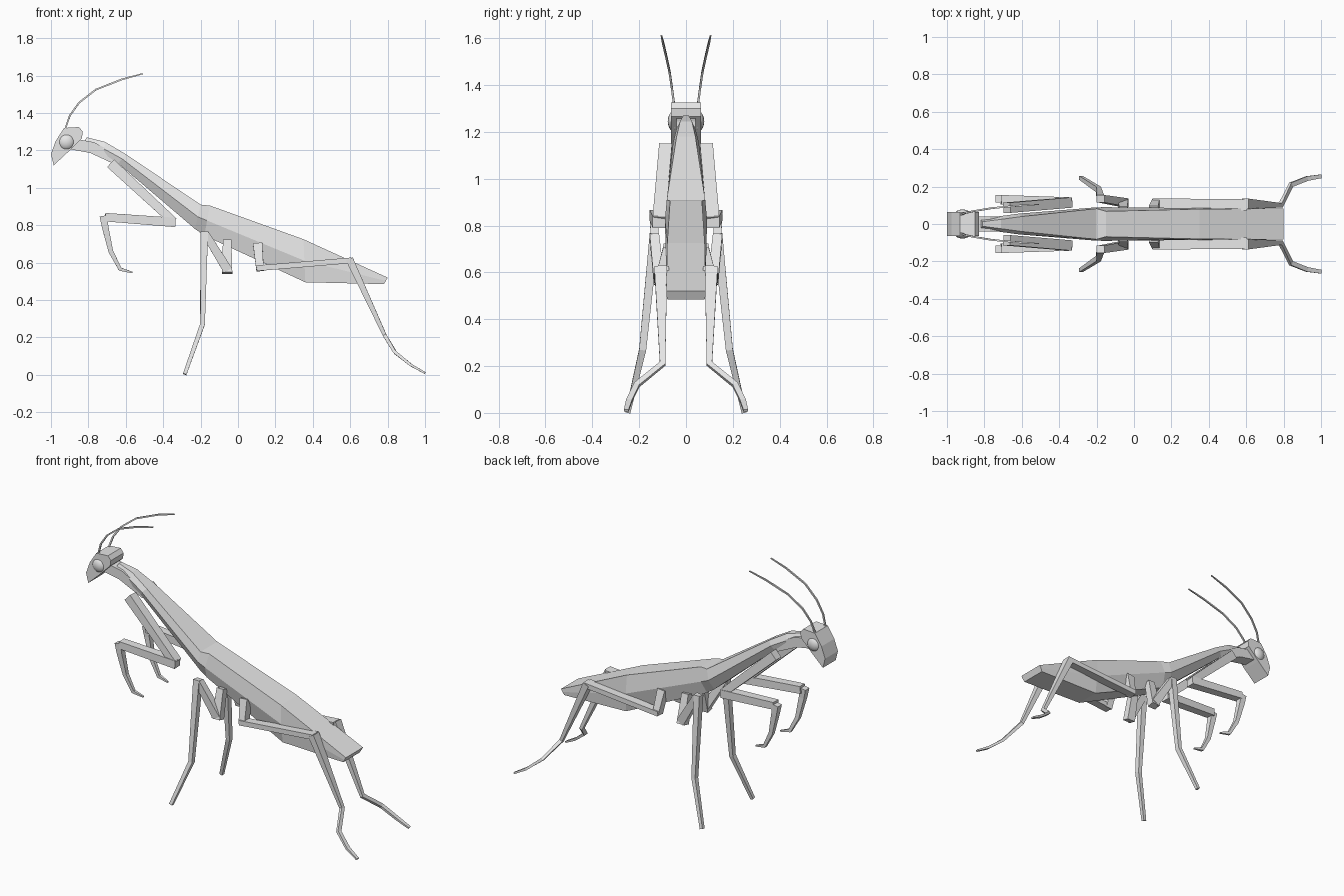
import bpy, bmesh
from mathutils import Vector

cube = bpy.data.objects.get("Cube")
if cube:
    bpy.data.objects.remove(cube, do_unlink=True)

grey = bpy.data.materials.new("light grey")
grey.use_nodes = True
grey.diffuse_color = (0.8, 0.8, 0.8, 1)
grey.node_tree.nodes["Principled BSDF"].inputs["Base Color"].default_value = (0.8, 0.8, 0.8, 1)


def finish(bm, name):
    bmesh.ops.recalc_face_normals(bm, faces=bm.faces[:])
    mesh = bpy.data.meshes.new(name)
    bm.to_mesh(mesh)
    bm.free()
    mesh.materials.append(grey)
    obj = bpy.data.objects.new(name, mesh)
    bpy.context.collection.objects.link(obj)
    return obj


def loft(name, rings):
    """Skin a row of equal-sized rings and cap both ends."""
    bm = bmesh.new()
    rows = [[bm.verts.new(p) for p in ring] for ring in rings]
    n = len(rows[0])
    for a, b in zip(rows, rows[1:]):
        for i in range(n):
            j = (i + 1) % n
            bm.faces.new((a[i], a[j], b[j], b[i]))
    bm.faces.new(rows[0])
    bm.faces.new(rows[-1])
    return finish(bm, name)


def limb(name, path, sizes, side=1):
    """Square bar along a bent path; each size is (thickness, width in y)."""
    pts = [Vector((x, y * side, z)) for x, y, z in path]
    rings = []
    for i, (p, (thick, wide)) in enumerate(zip(pts, sizes)):
        into = (p - pts[i - 1]).normalized() if i else None
        out = (pts[i + 1] - p).normalized() if i < len(pts) - 1 else None
        into, out = into or out, out or into
        t = (into + out).normalized()
        miter = min(1 / max(t.dot(out), 0.1), 1.7)
        up = t.cross(Vector((0, 1, 0))).normalized()
        across = up.cross(t)
        u, v = up * thick / 2 * miter, across * wide / 2
        rings.append([p + u + v, p - u + v, p - u - v, p + u - v])
    return loft(name, rings)


def body_ring(x_top, x_low, top, low, w_top, w_mid, w_low):
    x_mid, mid = (x_top + x_low) / 2, (top + low) / 2
    half = [(x_top, w_top, top), (x_mid, w_mid, mid), (x_low, w_low, low)]
    return half + [(x, -w, z) for x, w, z in reversed(half)]


# Thorax and abdomen
loft("thorax", [
    body_ring(-0.81, -0.83, 1.27, 1.23, 0.012, 0.022, 0.02),
    body_ring(-0.71, -0.72, 1.245, 1.17, 0.025, 0.042, 0.035),
    body_ring(-0.60, -0.64, 1.18, 1.13, 0.04, 0.055, 0.04),
    body_ring(-0.20, -0.23, 0.91, 0.78, 0.082, 0.088, 0.05),
    body_ring(-0.15, -0.18, 0.905, 0.745, 0.068, 0.09, 0.05),
])
loft("abdomen", [
    body_ring(-0.15, -0.18, 0.905, 0.745, 0.068, 0.09, 0.05),
    body_ring(0.35, 0.36, 0.725, 0.495, 0.08, 0.085, 0.075),
    body_ring(0.80, 0.78, 0.52, 0.485, 0.084, 0.084, 0.08),
])
limb("neck", [(-0.89, 0, 1.235), (-0.78, 0, 1.215), (-0.62, 0, 1.135)],
     [(0.06, 0.08), (0.06, 0.08), (0.05, 0.08)])

# Head
profile = [(-0.93, 1.32), (-0.85, 1.325), (-0.83, 1.30), (-0.835, 1.265),
           (-0.91, 1.19), (-0.985, 1.12), (-1.0, 1.18), (-0.975, 1.25)]
loft("head", [[(x, w, z) for x, z in profile] for w in (-0.063, 0.063)])

for side, label in ((-1, "left"), (1, "right")):
    # Eye
    bm = bmesh.new()
    bmesh.ops.create_uvsphere(bm, u_segments=16, v_segments=10, radius=1)
    bmesh.ops.scale(bm, vec=(0.045, 0.03, 0.045), verts=bm.verts)
    bmesh.ops.translate(bm, vec=(-0.917, 0.048 * side, 1.245), verts=bm.verts)
    for f in bm.faces:
        f.smooth = True
    finish(bm, label + "_eye")

    # Antenna
    limb(label + "_antenna",
         [(-0.925, 0.05, 1.31), (-0.90, 0.06, 1.385), (-0.85, 0.07, 1.455),
          (-0.76, 0.085, 1.525), (-0.62, 0.098, 1.58), (-0.51, 0.105, 1.61)],
         [(0.009, 0.009)] * 5 + [(0.006, 0.006)], side)

    # Grasping foreleg
    limb(label + "_fore_thigh", [(-0.68, 0.087, 1.13), (-0.345, 0.115, 0.82)],
         [(0.055, 0.055), (0.045, 0.055)], side)
    limb(label + "_fore_shin", [(-0.335, 0.115, 0.815), (-0.71, 0.13, 0.843)],
         [(0.05, 0.055), (0.045, 0.05)], side)
    limb(label + "_fore_claw",
         [(-0.72, 0.135, 0.85), (-0.71, 0.135, 0.79), (-0.68, 0.13, 0.66),
          (-0.63, 0.125, 0.565), (-0.565, 0.12, 0.547)],
         [(0.04, 0.04), (0.035, 0.035), (0.025, 0.025), (0.018, 0.018), (0.008, 0.01)], side)

    # Middle leg
    limb(label + "_mid_hip", [(-0.058, 0.075, 0.72), (-0.058, 0.115, 0.545)],
         [(0.045, 0.04), (0.055, 0.045)], side)
    limb(label + "_mid_thigh", [(-0.055, 0.115, 0.56), (-0.175, 0.135, 0.755)],
         [(0.05, 0.045), (0.04, 0.04)], side)
    limb(label + "_mid_shin",
         [(-0.18, 0.135, 0.765), (-0.19, 0.185, 0.27), (-0.285, 0.248, 0.003)],
         [(0.04, 0.04), (0.025, 0.03), (0.02, 0.02)], side)

    # Hind leg
    limb(label + "_hind_hip", [(0.105, 0.075, 0.70), (0.118, 0.11, 0.56)],
         [(0.05, 0.045), (0.04, 0.05)], side)
    limb(label + "_hind_thigh", [(0.10, 0.112, 0.57), (0.605, 0.102, 0.612)],
         [(0.03, 0.05), (0.03, 0.06)], side)
    limb(label + "_hind_shin",
         [(0.595, 0.108, 0.62), (0.785, 0.10, 0.21), (0.84, 0.21, 0.12),
          (0.925, 0.243, 0.052), (1.0, 0.255, 0.01)],
         [(0.04, 0.055), (0.018, 0.025), (0.016, 0.025), (0.014, 0.025), (0.01, 0.02)], side)
